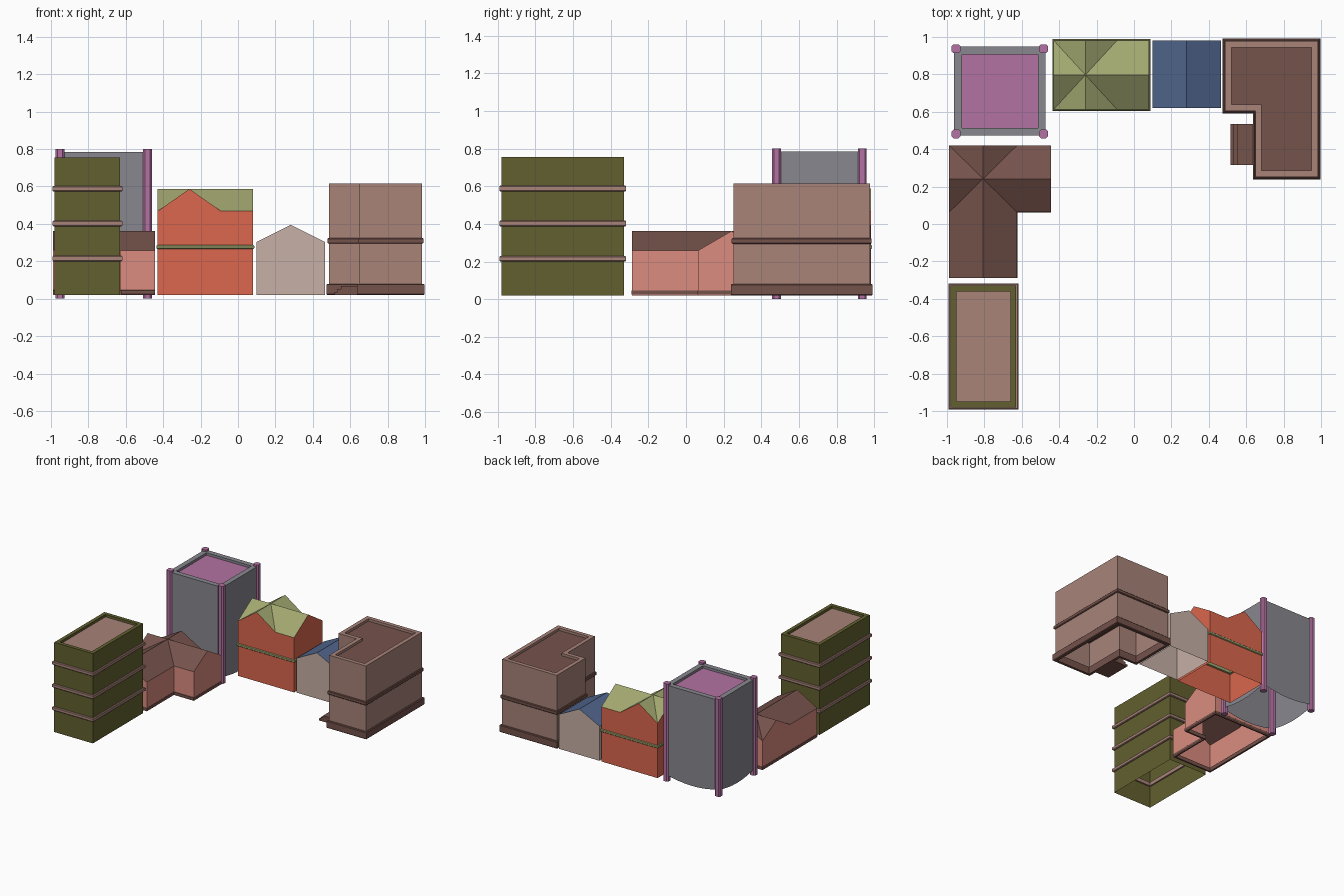
import bpy
from mathutils import Vector

if "Cube" in bpy.data.objects:
    bpy.data.objects.remove(bpy.data.objects["Cube"])

G = 0.02  # wall foot height


def material(hexcol):
    m = bpy.data.materials.get(hexcol)
    if not m:
        m = bpy.data.materials.new(hexcol)
        rgb = [int(hexcol[i:i + 2], 16) / 255 for i in (0, 2, 4)]
        m.diffuse_color = [((c + 0.055) / 1.055) ** 2.4 for c in rgb] + [1]
        m.use_nodes = True
        m.node_tree.nodes["Principled BSDF"].inputs["Base Color"].default_value = m.diffuse_color
    return m


OLIVE, TAUPE, BROWN = "62602F", "A88379", "75524B"
SALMON, GREY, PURPLE = "DB8C80", "88878F", "B472A2"
GREEN, ORANGE, BLUE, BEIGE = "A2A770", "DB674D", "50658C", "C7B0A6"


def make(name, verts, faces, col):
    me = bpy.data.meshes.new(name)
    me.from_pydata([tuple(v) for v in verts], [], faces)
    me.materials.append(material(col))
    ob = bpy.data.objects.new(name, me)
    bpy.context.collection.objects.link(ob)
    return ob


def rect(x0, x1, y0, y1):
    return [(x0, y0), (x1, y0), (x1, y1), (x0, y1)]


def offset(pts, d):
    """Mitred outward offset of a counter-clockwise outline."""
    out = []
    for i, p in enumerate(pts):
        p = Vector(p)
        a = (p - Vector(pts[i - 1])).normalized()
        b = (Vector(pts[(i + 1) % len(pts)]) - p).normalized()
        na, nb = Vector((a.y, -a.x)), Vector((b.y, -b.x))
        out.append(p + (na + nb) * d / (1 + na.dot(nb)))
    return out


def sweep(name, outline, profile, col, closed=False):
    """Run a profile of (outward offset, z) around an outline."""
    n, m = len(outline), len(profile)
    verts = [(p.x, p.y, z) for d, z in profile for p in offset(outline, d)]
    faces = []
    for j in range(m if closed else m - 1):
        k = (j + 1) % m
        for i in range(n):
            q = (i + 1) % n
            faces.append((j * n + i, j * n + q, k * n + q, k * n + i))
    return make(name, verts, faces, col)


def band(name, outline, z0, z1, out, col, inn=-0.012):
    b = 0.005
    sweep(name, outline, [(inn, z0), (out - b, z0), (out, z0 + b), (out, z1 - b),
                          (out - b, z1), (inn, z1)], col, True)


def slab(name, outline, z, col):
    make(name, [(x, y, z) for x, y in outline], [tuple(range(len(outline)))], col)


def flat_block(name, outline, top, rim, drop, wall_col, roof_col):
    """Open-bottomed walls with a parapet and a sunken flat roof."""
    ob = sweep(name + "_walls", outline,
               [(0, G), (0, top), (-rim, top), (-rim, top - drop)], wall_col)
    slab(name + "_flat_roof", offset(outline, -rim), top - drop, roof_col)
    return ob


def box(name, x0, x1, y0, y1, z0, z1, col, cut=0.0):
    o = rect(x0, x1, y0, y1)
    if cut:
        o = [(x0 + cut, y0), (x1 - cut, y0), (x1, y0 + cut), (x1, y1 - cut),
             (x1 - cut, y1), (x0 + cut, y1), (x0, y1 - cut), (x0, y0 + cut)]
    n = len(o)
    verts = [(x, y, z) for z in (z0, z1) for x, y in o]
    faces = [(i, (i + 1) % n, n + (i + 1) % n, n + i) for i in range(n)]
    faces += [tuple(range(n))[::-1], tuple(range(n, 2 * n))]
    make(name, verts, faces, col)


def wall_loop(name, pts, col):
    n = len(pts)
    verts = [(x, y, G) for x, y, z in pts] + pts
    make(name, verts, [(i, (i + 1) % n, n + (i + 1) % n, n + i) for i in range(n)], col)


def cross_gable(name, x0, x1, y0, y1, ze, zp, east, south, wall_col, roof_col):
    """Crossed gable roof on a square, with optional east and south wings."""
    cx, cy = (x0 + x1) / 2, (y0 + y1) / 2
    sides = [[(x0, y0, ze), (cx, y0, zp)], [(x1, y0, ze), (x1, cy, zp)],
             [(x1, y1, ze), (cx, y1, zp)], [(x0, y1, ze), (x0, cy, zp)]]
    ring = [p for s in sides for p in s]
    verts = ring + [(cx, cy, zp)]
    faces = [(i, (i + 1) % 8, 8) for i in range(8)]
    outer = list(ring)
    # wings extend the end gable outward
    if east:
        outer[3:4] = [(east, y0, ze), (east, cy, zp), (east, y1, ze)]
        verts += [(east, y0, ze), (east, cy, zp), (east, y1, ze)]
        faces += [(2, 9, 10, 3), (3, 10, 11, 4)]
    if south:
        outer[0:2] = [(x0, y0, ze), (x0, south, ze), (cx, south, zp), (x1, south, ze)]
        k = len(verts)
        verts += [(x0, south, ze), (cx, south, zp), (x1, south, ze)]
        faces += [(k, k + 1, 1, 0), (k + 1, k + 2, 2, 1)]
    wall_loop(name + "_walls", outer, wall_col)
    make(name + "_roof", verts, faces, roof_col)


# Olive tower with three string courses
o = rect(-0.98, -0.63, -0.98, -0.33)
flat_block("olive_tower", o, 0.755, 0.03, 0.02, OLIVE, TAUPE)
for z in (0.215, 0.402, 0.588):
    band("olive_tower_band", o, z - 0.015, z + 0.015, 0.012, TAUPE)

# Salmon house with crossed brown roof and plinth
cross_gable("salmon_house", -0.988, -0.625, 0.063, 0.42, 0.258, 0.362,
            -0.445, -0.288, SALMON, BROWN)
band("salmon_house_plinth", [(-0.985, -0.285), (-0.628, -0.285), (-0.628, 0.065),
     (-0.448, 0.065), (-0.448, 0.417), (-0.985, 0.417)], G, 0.05, 0.004, BROWN)

# Grey tower: walls with bowed lower edge, purple roof and corner piers
c = rect(-0.962, -0.472, 0.472, 0.948)
N = 8
o = []
for i in range(4):
    a, b = Vector(c[i]), Vector(c[(i + 1) % 4])
    o += [a.lerp(b, k / N) for k in range(N)]
tower = flat_block("grey_tower", o, 0.785, 0.042, 0.02, GREY, PURPLE)
for i in range(4 * N):
    t = (i % N) / N
    tower.data.vertices[i].co.z = G + 0.035 * (2 * t - 1) ** 2
for x in (-0.975, -0.507):
    for y in (0.458, 0.913):
        box("grey_tower_pier", x, x + 0.047, y, y + 0.047, 0.0, 0.8, PURPLE, 0.01)

# Orange house with crossed green roof
cross_gable("orange_house", -0.43, -0.09, 0.612, 0.982, 0.468, 0.587,
            0.08, None, ORANGE, GREEN)
band("orange_house_band", rect(-0.425, 0.075, 0.617, 0.977), 0.265, 0.288, 0.012, GREEN)

# Beige house with plain blue gable roof
x0, xm, x1, y0, y1, ze, zp = 0.098, 0.281, 0.465, 0.62, 0.98, 0.303, 0.395
wall_loop("beige_house_walls", [(x0, y0, ze), (xm, y0, zp), (x1, y0, ze),
                                (x1, y1, ze), (xm, y1, zp), (x0, y1, ze)], BEIGE)
make("beige_house_roof", [(x0, y0, ze), (xm, y0, zp), (x1, y0, ze),
                          (x1, y1, ze), (xm, y1, zp), (x0, y1, ze)],
     [(0, 1, 4, 5), (1, 2, 3, 4)], BLUE)

# Corner block: L-shaped walls, string course, plinth
o = [(0.65, 0.252), (0.983, 0.252), (0.983, 0.978), (0.487, 0.978),
     (0.487, 0.605), (0.65, 0.605)]
flat_block("corner_block", o, 0.615, 0.033, 0.02, TAUPE, BROWN)
band("corner_block_band", o, 0.294, 0.325, 0.009, BROWN)
band("corner_block_plinth", o, G, 0.08, 0.014, BROWN)

# Entrance steps in the notch
for i, (x, inset) in enumerate(((0.515, 0), (0.532, 0), (0.55, 0))):
    box("entrance_step", x, 0.645, 0.315, 0.535, G + 0.016 * i, G + 0.016 * (i + 1), BROWN)
